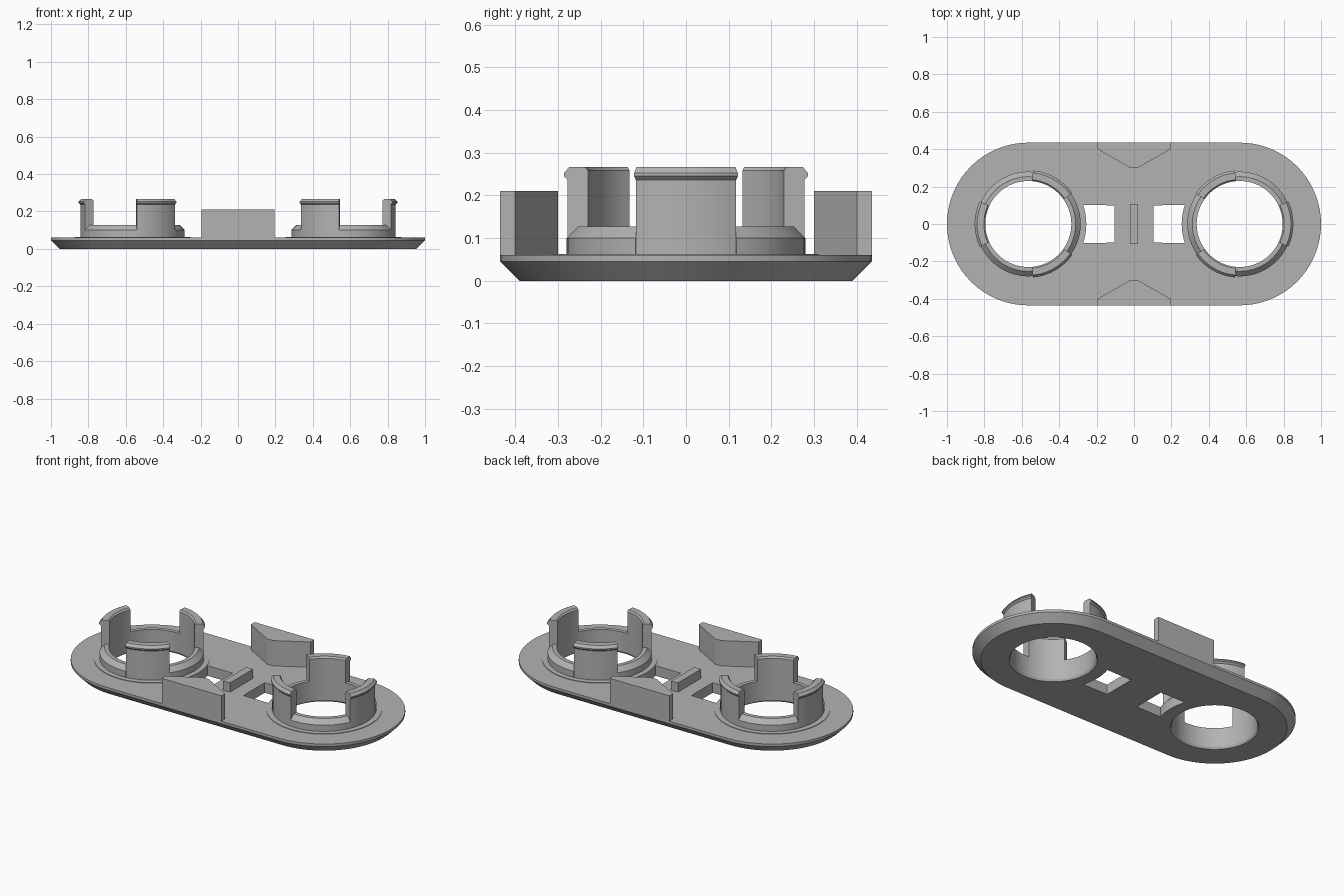
import bpy, bmesh
from math import radians, cos, sin, pi

cube = bpy.data.objects.get("Cube")
if cube:
    bpy.data.objects.remove(cube, do_unlink=True)

grey = bpy.data.materials.new("plain_grey")
grey.use_nodes = True
GREY = (0.45, 0.45, 0.45, 1)
grey.diffuse_color = GREY
grey.node_tree.nodes["Principled BSDF"].inputs["Base Color"].default_value = GREY

CX = 0.565      # socket centre
BORE = 0.23     # socket inner radius
TOP = 0.06      # plate top


def finish(name, bm):
    bmesh.ops.recalc_face_normals(bm, faces=bm.faces)
    mesh = bpy.data.meshes.new(name)
    bm.to_mesh(mesh)
    bm.free()
    mesh.materials.append(grey)
    ob = bpy.data.objects.new(name, mesh)
    bpy.context.collection.objects.link(ob)
    return ob


def smooth(ob):
    bpy.ops.object.select_all(action='DESELECT')
    ob.select_set(True)
    bpy.context.view_layer.objects.active = ob
    bpy.ops.object.shade_smooth_by_angle(angle=radians(25))


def loft(bm, loops):
    """Skin closed loops of equal length and cap both ends."""
    rings = [[bm.verts.new(p) for p in loop] for loop in loops]
    n = len(rings[0])
    for a, b in zip(rings, rings[1:]):
        for i in range(n):
            j = (i + 1) % n
            bm.faces.new((a[i], a[j], b[j], b[i]))
    bm.faces.new(rings[0])
    bm.faces.new(rings[-1])


def prism(name, outline, z0, z1):
    bm = bmesh.new()
    loft(bm, [[(x, y, z) for x, y in outline] for z in (z0, z1)])
    return finish(name, bm)


def sweep(bm, profile, cx, start, end, steps):
    """Turn a closed (radius, height) profile through an arc."""
    loops = []
    for i in range(steps + 1):
        a = radians(start + (end - start) * i / steps)
        loops.append([(cx + r * cos(a), r * sin(a), z) for r, z in profile])
    loft(bm, loops)


def circle(cx, r, z, n=72):
    return [(cx + r * cos(2 * pi * i / n), r * sin(2 * pi * i / n), z) for i in range(n)]


def stadium(r, z, n=36):
    pts = []
    for side, a0 in ((1, -pi / 2), (-1, pi / 2)):
        for i in range(n + 1):
            a = a0 + pi * i / n
            pts.append((side * CX + r * cos(a), r * sin(a), z))
    return pts


# Base plate with a bevelled underside
bm = bmesh.new()
loft(bm, [stadium(0.39, 0), stadium(0.435, 0.045), stadium(0.435, TOP)])
plate = finish("base_plate", bm)

# Openings: two round bores and two slots that end at the socket flanges
cutters = []
for s in (-1, 1):
    bm = bmesh.new()
    loft(bm, [circle(s * CX, r, z) for r, z in
              ((0.245, -0.01), (0.237, 0), (BORE, 0.012), (BORE, 0.1))])
    cutters.append(finish("bore_cutter", bm))
    arc = [radians(161 + 38 * i / 8) for i in range(9)]
    slot = [(s * 0.105, -0.1), (s * 0.105, 0.1)]
    slot += [(s * (CX + 0.31 * cos(a)), 0.31 * sin(a)) for a in arc]
    cutters.append(prism("slot_cutter", slot, -0.1, 0.1))

bpy.context.view_layer.objects.active = plate
for c in cutters:
    c.hide_render = True
    mod = plate.modifiers.new("opening", 'BOOLEAN')
    mod.operation = 'DIFFERENCE'
    mod.solver = 'EXACT'
    mod.object = c
    bpy.ops.object.modifier_apply(modifier=mod.name)
for c in cutters:
    bpy.data.objects.remove(c, do_unlink=True)
smooth(plate)

# Sockets: low bevelled collar sections between three hooked clips
collar = [(BORE, TOP), (0.28, TOP), (0.28, 0.1), (0.253, 0.127), (BORE, 0.127)]
clip = [(BORE, TOP), (0.278, TOP), (0.278, 0.236), (0.287, 0.245),
        (0.287, 0.252), (0.274, 0.267), (0.238, 0.267), (BORE, 0.258)]
flange = [(0.25, TOP), (0.31, TOP), (0.31, 0.063), (0.25, 0.063)]
for side, s in (("right", -1), ("left", 1)):
    turn = 0 if s < 0 else 180
    parts = {"collar": (collar, 0, 35, 14), "clips": (clip, 60, 25, 10)}
    for part, (profile, first, half, steps) in parts.items():
        bm = bmesh.new()
        for k in range(3):
            mid = turn + first + 120 * k
            sweep(bm, profile, s * CX, mid - half, mid + half, steps)
        smooth(finish(f"{side}_socket_{part}", bm))
    bm = bmesh.new()
    loops = [circle(s * CX, r, z) for r, z in flange]
    rings = [[bm.verts.new(p) for p in loop] for loop in loops]
    for a, b in zip(rings, rings[1:]):
        for i in range(len(a)):
            j = (i + 1) % len(a)
            bm.faces.new((a[i], a[j], b[j], b[i]))
    smooth(finish(f"{side}_socket_flange", bm))

# Tapered stop blocks on the long edges
for name, s in (("front_block", -1), ("back_block", 1)):
    prism(name, [(-0.195, s * 0.435), (-0.195, s * 0.4), (-0.02, s * 0.3),
                 (0.02, s * 0.3), (0.195, s * 0.4), (0.195, s * 0.435)], TOP, 0.21)

# Small centre fin
prism("centre_fin", [(-0.022, -0.107), (0.022, -0.107),
                     (0.022, 0.107), (-0.022, 0.107)], TOP, 0.115)
